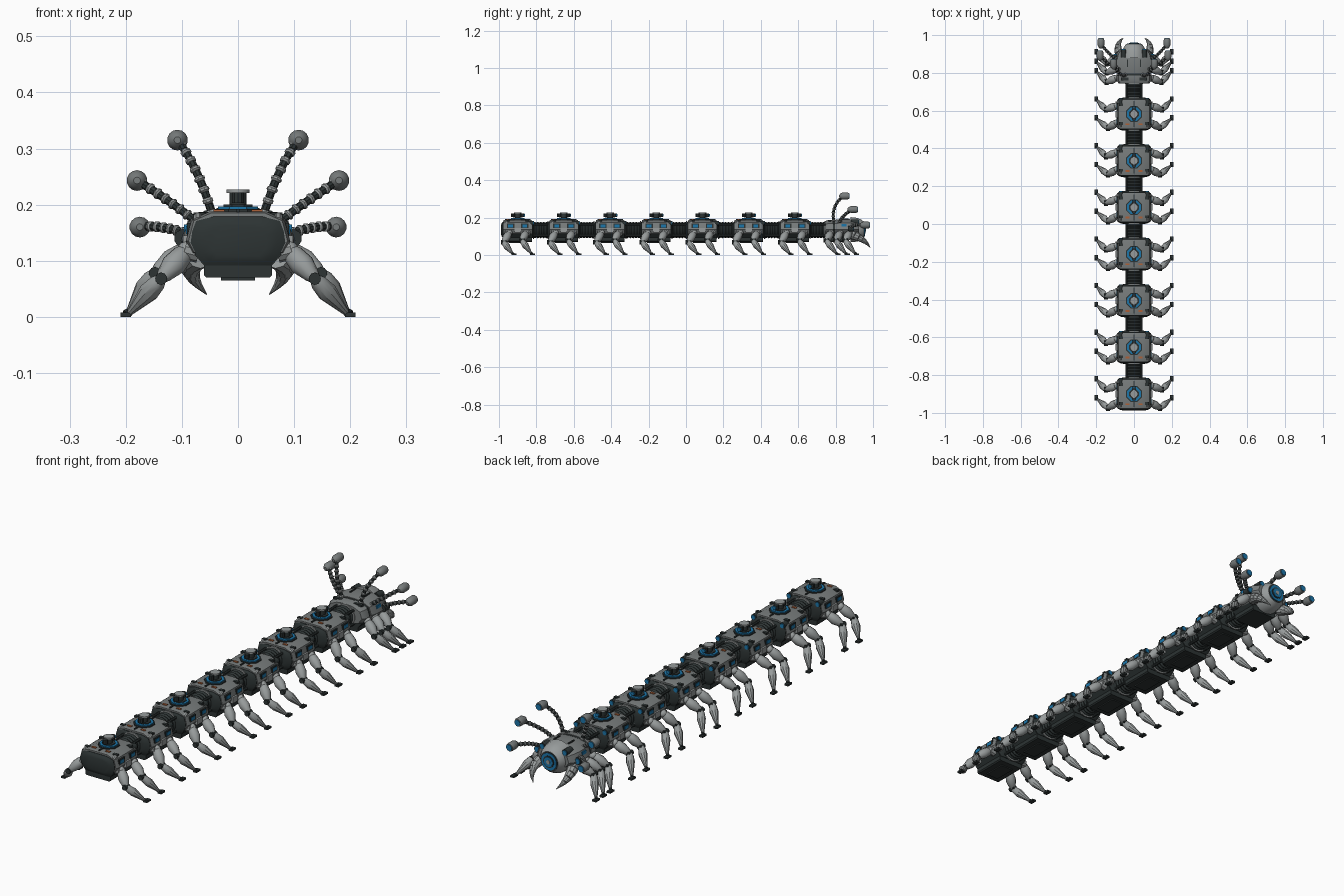
import bpy, bmesh, math
from mathutils import Vector

cube = bpy.data.objects.get("Cube")
if cube:
    bpy.data.objects.remove(cube)

# Flat colours
COLOURS = {"grey": (0.185, 0.20, 0.20), "light": (0.31, 0.33, 0.33), "dark": (0.026, 0.034, 0.034),
           "blue": (0.012, 0.18, 0.40), "orange": (0.42, 0.12, 0.04)}
NAMES = list(COLOURS)
MATS = []
for name, rgb in COLOURS.items():
    m = bpy.data.materials.new(name + " metal" if name != "blue" else "blue glow")
    m.use_nodes = True
    m.diffuse_color = (*rgb, 1)
    m.node_tree.nodes["Principled BSDF"].inputs["Base Color"].default_value = (*rgb, 1)
    MATS.append(m)


def loft(bm, rings, mat):
    """Skin a list of point rings and cap both ends."""
    idx = NAMES.index(mat)
    loops = [[bm.verts.new(p) for p in ring] for ring in rings]
    faces = [bm.faces.new(loops[0][::-1]), bm.faces.new(loops[-1])]
    n = len(loops[0])
    for a, b in zip(loops, loops[1:]):
        faces += [bm.faces.new((a[i], a[(i + 1) % n], b[(i + 1) % n], b[i])) for i in range(n)]
    for f in faces:
        f.material_index = idx
        f.smooth = True


def rod(bm, a, b, profile, mat, sides=10):
    """Turned shape from a to b; profile holds (fraction, radius)."""
    a, b = Vector(a), Vector(b)
    q = (b - a).to_track_quat('Z', 'Y')
    turn = math.pi / sides
    loft(bm, [[a.lerp(b, t) + q @ Vector((r * math.cos(turn * (2 * i + 1)), r * math.sin(turn * (2 * i + 1)), 0))
               for i in range(sides)] for t, r in profile], mat)


def cyl(bm, a, b, r, mat, sides=10):
    rod(bm, a, b, [(0, r), (1, r)], mat, sides)


def box(bm, centre, size, mat):
    c, s = Vector(centre), Vector(size) / 2
    square = ((-1, -1), (1, -1), (1, 1), (-1, 1))
    loft(bm, [[c + Vector((x * s.x, y * s.y, z * s.z)) for x, y in square] for z in (-1, 1)], mat)


def ball(bm, c, r, mat):
    c = Vector(c)
    steps = [math.pi * (0.04 + 0.92 * i / 6) for i in range(7)]
    rod(bm, c - Vector((0, r, 0)), c + Vector((0, r, 0)),
        [((1 - math.cos(t)) / 2, r * math.sin(t)) for t in steps], mat)


def lens(bm, x, y, z, r, length=.03):
    """Dark barrel with a blue glass facing the head end."""
    cyl(bm, (x, y - length, z), (x, y, z), r, "dark", 12)
    cyl(bm, (x, y - .004, z), (x, y + .004, z), r * .75, "blue", 12)


def finish(bm, name):
    bmesh.ops.recalc_face_normals(bm, faces=bm.faces)
    mesh = bpy.data.meshes.new(name)
    bm.to_mesh(mesh)
    bm.free()
    for m in MATS:
        mesh.materials.append(m)
    mesh.set_sharp_from_angle(angle=math.radians(35))
    return mesh


def place(mesh, name, y=0):
    ob = bpy.data.objects.new(name, mesh)
    ob.location.y = y
    bpy.context.collection.objects.link(ob)


def leg(bm, s, hip, knee, foot):
    """Jointed leg with swollen thigh and shin and a small dark foot."""
    hip, knee, foot = (Vector((s * p[0], p[1], p[2])) for p in (hip, knee, foot))
    ankle = foot.lerp(knee, 0.12)
    ball(bm, hip, 0.017, "light")
    rod(bm, hip, knee, [(0, .012), (.15, .019), (.5, .022), (.85, .015), (1, .01)], "light")
    cyl(bm, knee - Vector((0, .015, 0)), knee + Vector((0, .015, 0)), 0.011, "dark")
    rod(bm, knee, ankle, [(0, .01), (.12, .015), (.4, .018), (.75, .011), (1, .006)], "light")
    cyl(bm, ankle, foot + Vector((0, 0, .006)), 0.007, "dark", 8)
    box(bm, foot + Vector((0, .002, .004)), (.018, .028, .008), "dark")


def sym(points):
    """Complete a right-hand x, z outline by mirroring it."""
    return points + [(-x, z) for x, z in reversed(points)]


def outline(k, y, pts, mid=0.135):
    return [(x * k, y, mid + (z - mid) * k) for x, z in pts]


# Segment shell: faceted armour with dark bulging end panels
SHELL = sym([(.06, .106), (.082, .114), (.093, .135), (.083, .173), (.05, .188)])
PANEL = sym([(.06, .09), (.076, .108), (.087, .132), (.084, .153), (.077, .172), (.045, .18)])
bm = bmesh.new()
loft(bm, [outline(k, y, SHELL) for y, k in ((-.076, .95), (-.062, 1), (.062, 1), (.076, .95))], "grey")
loft(bm, [outline(k, y, PANEL) for y, k in
          ((-.088, .6), (-.085, .8), (-.078, .97), (.078, .97), (.085, .8), (.088, .6))], "dark")
for s in (-1, 1):
    box(bm, (s * .034, -.054, .187), (.02, .01, .008), "orange")
    lens(bm, s * .07, .082, .17, .013)
    box(bm, (s * .092, 0, .132), (.012, .035, .026), "light")
    for y in (-.05, .05):
        box(bm, (s * .068, y, .182), (.022, .014, .008), "dark")
        box(bm, (s * .087, y * .76, .155), (.011, .026, .014), "blue")
        box(bm, (s * .081, y * .76, .155), (.02, .04, .024), "dark")
        cyl(bm, (s * .07, y, .114), (s * .095, y, .12), .018, "light")
    cyl(bm, (s * .072, -.072, .17), (s * .072, -.055, .178), .008, "light", 8)
shell = finish(bm, "segment_shell")

# Belly pan
bm = bmesh.new()
BELLY = sym([(.056, .07), (.061, .075), (.061, .092), (.078, .112)])
loft(bm, [outline(1, y, BELLY) for y in (-.076, .076)], "dark")
box(bm, (0, 0, .07), (.06, .1, .01), "dark")
belly = finish(bm, "belly_pan")

# Turret: stepped base, neck, cap, side drums and lens
bm = bmesh.new()
for r, top, mat in ((.045, .192, "dark"), (.039, .197, "blue"), (.028, .2, "dark")):
    cyl(bm, (0, 0, .18), (0, 0, top), r, mat, 8)
cyl(bm, (0, 0, .195), (0, 0, .223), .016, "dark", 12)
cyl(bm, (0, 0, .221), (0, 0, .227), .021, "light", 12)
for s in (-1, 1):
    cyl(bm, (0, s * .025, .203), (0, s * .025, .222), .011, "dark", 10)
    box(bm, (0, s * .046, .189), (.006, .045, .006), "dark")
cyl(bm, (0, .03, .212), (0, .039, .212), .008, "blue", 12)
turret = finish(bm, "turret")

# Two pairs of legs per segment
bm = bmesh.new()
for s in (-1, 1):
    leg(bm, s, (.092, .045, .118), (.148, .022, .078), (.2, .078, 0))
    leg(bm, s, (.092, -.045, .118), (.137, -.075, .068), (.2, -.022, 0))
legs = finish(bm, "segment_legs")

# Ribbed connector with end collars
bm = bmesh.new()
ribs = 7
rod(bm, (0, -.055, .133), (0, .055, .133),
    [(i / (2 * ribs), .045 if i % 2 else .04) for i in range(2 * ribs + 1)], "dark", 16)
for s in (-1, 1):
    cyl(bm, (0, s * .036, .133), (0, s * .041, .133), .049, "light", 16)
    for x in (-.04, .04):
        cyl(bm, (x, -.05, .133 + s * .03), (x, .05, .133 + s * .03), .006, "dark", 8)
connector = finish(bm, "ribbed_connector")

for i in range(7):
    y = -.9 + i * .247
    for mesh, name in ((shell, "segment_shell"), (belly, "belly_pan"), (turret, "turret"),
                       (legs, "segment_legs"), (connector, "ribbed_connector")):
        place(mesh, f"{name}_{i + 1}", y + (.1235 if mesh == connector else 0))

# Head: rear block, broad brow shell and a domed snout
bm = bmesh.new()
HEAD = sym([(.05, .098), (.08, .108), (.1, .135), (.088, .17), (.05, .187), (.02, .191)])
loft(bm, [outline(k, y, HEAD, .137) for y, k in
          ((.745, .82), (.76, .93), (.785, .93))], "grey")
loft(bm, [outline(k, y, HEAD, .137) for y, k in ((.78, .88), (.802, .88))], "dark")
loft(bm, [outline(k, y, HEAD, .14) for y, k in
          ((.797, .93), (.82, 1), (.87, 1.02), (.9, .93), (.925, .76))], "grey")
rod(bm, (0, .88, .135), (0, .952, .135), [(0, .068), (.5, .064), (.8, .054), (1, .043)], "light", 20)
loft(bm, [outline(1, y, BELLY) for y in (.75, .87)], "dark")
for s in (-1, 1):
    box(bm, (s * .05, .768, .183), (.04, .014, .008), "dark")
    box(bm, (s * .035, .85, .191), (.006, .04, .006), "dark")
    box(bm, (s * .088, .845, .158), (.016, .028, .014), "blue")
    lens(bm, s * .098, .895, .14, .016)
    lens(bm, s * .055, .922, .176, .014, .04)
place(finish(bm, "head"), "head")

# Main eye: concentric rings
bm = bmesh.new()
for r, y, mat in ((.042, .953, "dark"), (.037, .956, "blue"), (.026, .958, "dark"),
                  (.021, .96, "blue"), (.009, .962, "light")):
    cyl(bm, (0, .94, .135), (0, y, .135), r, mat, 20)
place(finish(bm, "main_eye"), "main_eye")

# Three pairs of head legs
bm = bmesh.new()
for s in (-1, 1):
    for y in (.775, .825, .875):
        leg(bm, s, (.09, y, .118), (.145, y - .025, .077), (.2, y + .035, 0))
place(finish(bm, "head_legs"), "head_legs")


def bend(a, b, c, t):
    a, b, c = Vector(a), Vector(b), Vector(c)
    return a.lerp(b, t).lerp(b.lerp(c, t), t)


# Beaded stalks carrying lens pods
STALKS = [((.045, .79, .18), (.072, .775, .27), (.108, .845, .315)),
          ((.075, .82, .17), (.125, .83, .21), (.18, .89, .243)),
          ((.085, .87, .145), (.13, .89, .165), (.175, .955, .16))]
bm = bmesh.new()
for s in (-1, 1):
    for path in STALKS:
        pts = [bend(*path, i / 16) for i in range(17)]
        for p in pts:
            p.x *= s
        for i, (a, b) in enumerate(zip(pts, pts[1:])):
            if i % 2:
                cyl(bm, a, b, .0075, "dark", 8)
            else:
                rod(bm, a, b, [(0, .007), (.3, .01), (.7, .01), (1, .007)], "light", 8)
        tip = pts[-1]
        back, front = tip - Vector((0, .026, 0)), tip + Vector((0, .026, 0))
        rod(bm, back, front, [(0, .006), (.12, .013), (.35, .0185), (.85, .0185), (1, .016)], "grey", 14)
        cyl(bm, tip, front + Vector((0, .003, 0)), .013, "blue", 14)
place(finish(bm, "lens_stalks"), "lens_stalks")

# Curved pointed mandibles
bm = bmesh.new()
for s in (-1, 1):
    path = ((s * .07, .885, .11), (s * .105, .95, .09), (s * .056, .985, .04))
    for i in range(6):
        r0, r1 = (.024 * (1 - (j / 6) ** 1.5) + .001 for j in (i, i + 1))
        rod(bm, bend(*path, i / 6), bend(*path, (i + 1) / 6), [(0, r0), (1, r1)], "light", 10)
place(finish(bm, "mandibles"), "mandibles")
